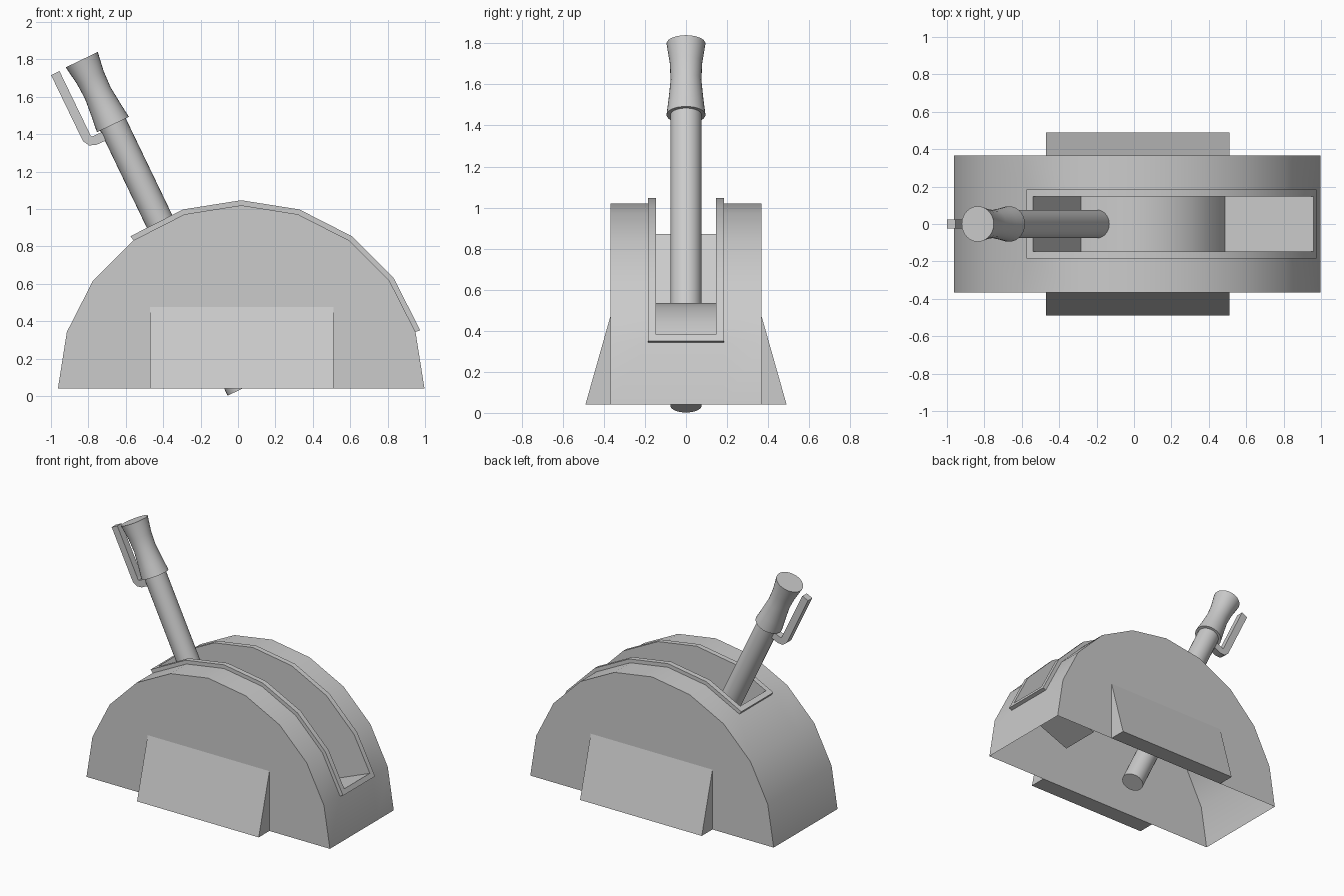
import bpy, bmesh
from math import sin, cos, pi, radians
from mathutils import Vector

if "Cube" in bpy.data.objects:
    bpy.data.objects.remove(bpy.data.objects["Cube"])

CX, CZ, R = 0.017, 0.04, 0.98      # arch centre and radius
HW, RW, SW = 0.367, 0.184, 0.147   # half widths: housing, rim, slot


def finish(name, bm, smooth=30):
    bmesh.ops.remove_doubles(bm, verts=bm.verts, dist=1e-4)
    bmesh.ops.recalc_face_normals(bm, faces=bm.faces)
    me = bpy.data.meshes.new(name)
    bm.to_mesh(me)
    bm.free()
    ob = bpy.data.objects.new(name, me)
    bpy.context.collection.objects.link(ob)
    if smooth:
        bpy.ops.object.select_all(action='DESELECT')
        ob.select_set(True)
        bpy.context.view_layer.objects.active = ob
        bpy.ops.object.shade_smooth_by_angle(angle=radians(smooth))
    return ob


def polar(r, deg, y):
    a = radians(deg)
    return Vector((CX + r * cos(a), y, CZ + r * sin(a)))


def prism(name, a, b):
    """Closed solid between two matching outlines."""
    bm = bmesh.new()
    va, vb = [bm.verts.new(p) for p in a], [bm.verts.new(p) for p in b]
    n = len(a)
    bm.faces.new(va)
    bm.faces.new(vb[::-1])
    for i in range(n):
        bm.faces.new((va[i], va[(i + 1) % n], vb[(i + 1) % n], vb[i]))
    return finish(name, bm, 0)


# Housing: half-drum shell, open below, with a gap for the slot
bm = bmesh.new()
cols = [-HW, -RW, RW, HW]
grid = [[bm.verts.new(polar(R, 18 * i, y)) for y in cols] for i in range(11)]
for i in range(10):
    for j in range(3):
        if j == 1 and 1 <= i <= 6:
            continue
        bm.faces.new((grid[i][j], grid[i][j + 1], grid[i + 1][j + 1], grid[i + 1][j]))
for j in (0, 3):
    bm.faces.new([row[j] for row in grid])

# Raised rim, slot walls and curved slot floor
outer = [18 * i for i in range(1, 8)]
inner = [20] + outer[1:-1] + [123.8]
floor = outer[:-1] + [127.5]


def loop(r, angles, y):
    pts = []
    for a in angles:
        mid = 18 * min(max(int(a // 18), 1), 6) + 9
        rr = r if a in outer or r < 0.6 else r * cos(pi / 20) / cos(radians(a - mid))
        pts.append((rr, a))
    return [bm.verts.new(polar(q, a, y)) for q, a in pts] + \
           [bm.verts.new(polar(q, a, -y)) for q, a in reversed(pts)]


loops = [loop(R, outer, RW), loop(R + 0.027, outer, RW),
         loop(R + 0.027, inner, SW), loop(0.495, floor, SW)]
for a, b in zip(loops, loops[1:]):
    for i in range(14):
        k = (i + 1) % 14
        bm.faces.new((a[i], a[k], b[k], b[i]))
f = loops[-1]
for i in range(6):
    bm.faces.new((f[i], f[i + 1], f[12 - i], f[13 - i]))
finish("housing", bm)

# Sloping side feet
for s, name in ((-1, "front_foot"), (1, "back_foot")):
    prof = [(HW, 0.04), (0.49, 0.04), (HW, 0.475)]
    prism(name, [(-0.47, s * y, z) for y, z in prof],
          [(0.51, s * y, z) for y, z in prof])

# Lever shaft and waisted grip, turned about the tilted axis
base = Vector((0.013, 0, 0.035))
axis = Vector((-0.4335, 0, 0.901)).normalized()
side = Vector((axis.z, 0, -axis.x))


def lathe(name, profile, n=28):
    bm = bmesh.new()
    rings = []
    for t, r in profile:
        rings.append([bm.verts.new(base + axis * t + side * (r * cos(2 * pi * i / n))
                      + Vector((0, r * sin(2 * pi * i / n), 0))) for i in range(n)])
    for a, b in zip(rings, rings[1:]):
        for i in range(n):
            k = (i + 1) % n
            bm.faces.new((a[i], a[k], b[k], b[i]))
    bm.faces.new(rings[0])
    bm.faces.new(rings[-1])
    finish(name, bm)


lathe("lever_shaft", [(0, 0.076), (1.62, 0.076)])
lathe("lever_grip", [(1.572, 0.095), (1.655, 0.085), (1.76, 0.075),
                     (1.85, 0.079), (1.957, 0.095)])

# Release trigger: bent square bar beside the grip
path = [Vector(p) for p in ((-0.977, 1.727), (-0.820, 1.402), (-0.808, 1.378),
                            (-0.790, 1.364), (-0.767, 1.366), (-0.66, 1.415))]
left, right = [], []
for i, p in enumerate(path):
    d = (path[min(i + 1, 5)] - path[max(i - 1, 0)]).normalized()
    nrm = Vector((-d.y, d.x)) * 0.025
    left.append(p + nrm)
    right.append(p - nrm)
bm = bmesh.new()
secs = [[bm.verts.new((q.x, y, q.y)) for q, y in
         ((l, -0.025), (r, -0.025), (r, 0.025), (l, 0.025))] for l, r in zip(left, right)]
for a, b in zip(secs, secs[1:]):
    for i in range(4):
        k = (i + 1) % 4
        bm.faces.new((a[i], a[k], b[k], b[i]))
bm.faces.new(secs[0])
bm.faces.new(secs[-1])
finish("release_trigger", bm, 40)
